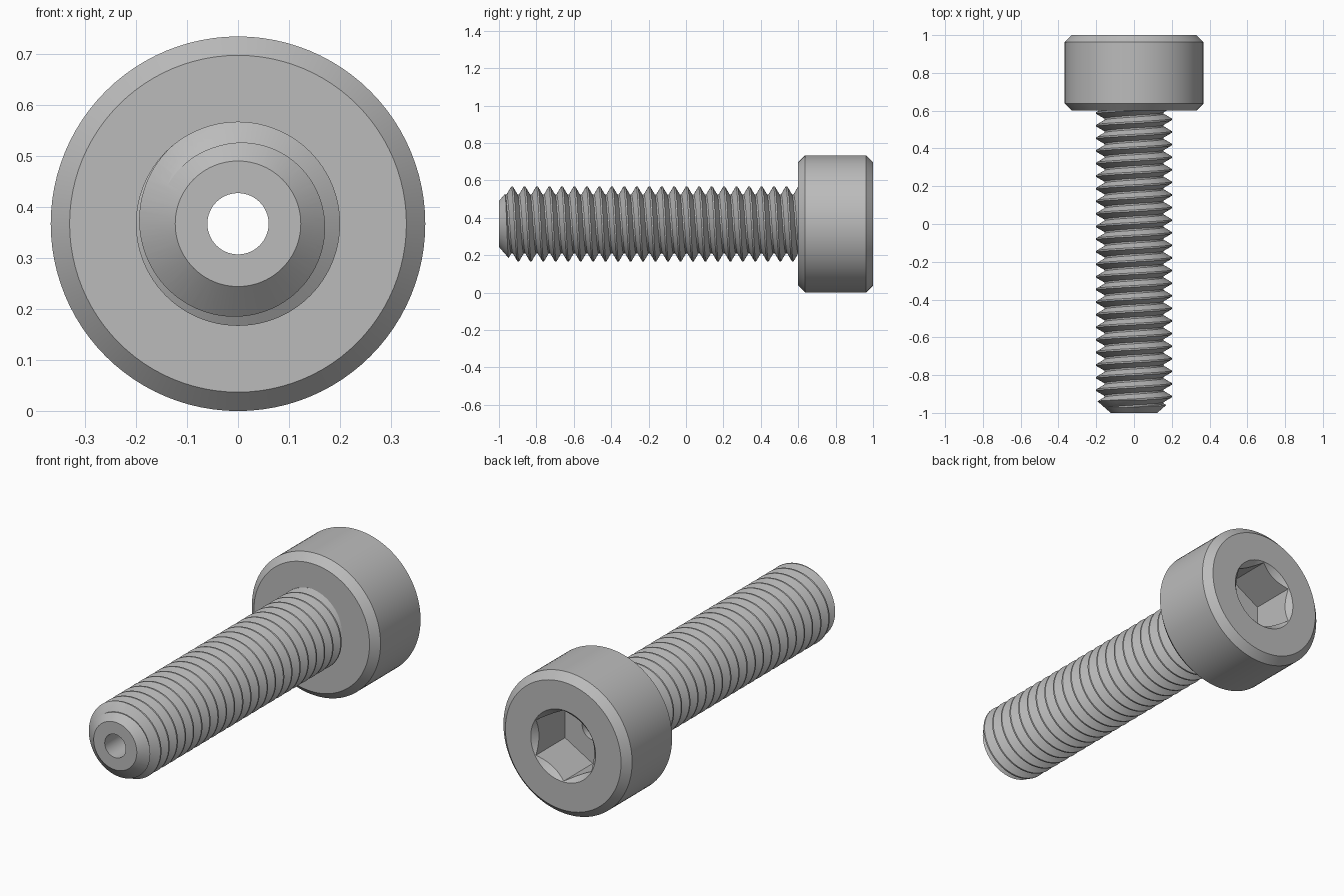
import bpy, bmesh, math

cube = bpy.data.objects.get("Cube")
if cube:
    bpy.data.objects.remove(cube, do_unlink=True)

AXIS_Z = 0.367      # height of the bolt axis
BORE = 0.06
PITCH = 0.0667
MAJOR, MINOR = 0.2, 0.157
CREST_Y = -0.93     # a crest position along the top of the shaft
SIDES = 96

steel = bpy.data.materials.new("grey_steel")
steel.use_nodes = True
colour = (0.5, 0.5, 0.5, 1)
steel.diffuse_color = colour
steel.node_tree.nodes["Principled BSDF"].inputs["Base Color"].default_value = colour


def point(r, y, a):
    return (r * math.sin(a), y, AXIS_Z + r * math.cos(a))


def finish(name, bm):
    bmesh.ops.remove_doubles(bm, verts=bm.verts, dist=1e-6)
    bmesh.ops.recalc_face_normals(bm, faces=bm.faces)
    mesh = bpy.data.meshes.new(name)
    bm.to_mesh(mesh)
    bm.free()
    mesh.materials.append(steel)
    obj = bpy.data.objects.new(name, mesh)
    bpy.context.collection.objects.link(obj)
    return obj


def lathe(name, profile, sides=SIDES):
    """Revolve a closed (radius, y) profile around the bolt axis."""
    bm = bmesh.new()
    rings = [[bm.verts.new(point(r, y, math.tau * i / sides)) for r, y in profile]
             for i in range(sides)]
    n = len(profile)
    for i in range(sides):
        a, b = rings[i], rings[(i + 1) % sides]
        for k in range(n):
            m = (k + 1) % n
            if profile[k][0] == 0 and profile[m][0] == 0:
                continue
            corners = [a[k], a[m]]
            if profile[m][0] > 0:
                corners.append(b[m])
            if profile[k][0] > 0:
                corners.append(b[k])
            bm.faces.new(corners)
    return finish(name, bm)


def combine(obj, cutter, operation):
    mod = obj.modifiers.new("cut", "BOOLEAN")
    mod.operation, mod.object, mod.solver = operation, cutter, "EXACT"
    bpy.context.view_layer.update()
    deps = bpy.context.evaluated_depsgraph_get()
    mesh = bpy.data.meshes.new_from_object(obj.evaluated_get(deps))
    obj.modifiers.clear()
    obj.data = mesh
    bpy.data.objects.remove(cutter, do_unlink=True)


def threaded_rod(name, first_turn, turns):
    """Solid right-handed helix with flat crests and roots."""
    steps = [(-1 / 16, MAJOR), (1 / 16, MAJOR), (7 / 16, MINOR), (9 / 16, MINOR)]
    n = len(steps)
    rows = n * turns
    bm = bmesh.new()
    cols = []
    for i in range(SIDES):
        col = []
        for k in range(rows + n + 1):
            offset, r = steps[k % n]
            y = CREST_Y + PITCH * (first_turn + k // n + offset + i / SIDES)
            col.append(bm.verts.new(point(r, y, math.tau * i / SIDES)))
        cols.append(col)

    def vert(i, k):     # one full turn moves on by one pitch
        return cols[i][k] if i < SIDES else cols[0][k + n]

    for i in range(SIDES):
        for k in range(rows):
            bm.faces.new([vert(i, k), vert(i + 1, k), vert(i + 1, k + 1), vert(i, k + 1)])
    # Fan caps, closing the step left by the helix
    for k0, shift in ((0, -0.15), (rows, 0.15)):
        loop = [vert(i, k0) for i in range(SIDES)] + [cols[0][k0 + j] for j in range(n, 0, -1)]
        y = cols[0][k0].co.y + shift
        centre = bm.verts.new((0, y, AXIS_Z))
        for j, v in enumerate(loop):
            bm.faces.new([v, loop[(j + 1) % len(loop)], centre])
    for v in [v for v in bm.verts if not v.link_faces]:
        bm.verts.remove(v)
    return finish(name, bm)


# Threaded shaft, trimmed to a chamfered tip and a through bore
shaft = threaded_rod("threaded_shaft", -4, 30)
envelope = lathe("shaft_envelope", [(BORE, -1), (0.123, -1), (0.238, -0.9),
                                    (0.238, 0.6), (BORE, 0.6)])
combine(shaft, envelope, "INTERSECT")

# Cylindrical head with chamfered rims
head = lathe("head", [(BORE, 0.6), (0.33, 0.6), (0.367, 0.637),
                      (0.367, 0.963), (0.33, 1), (BORE, 1)])

# Hexagonal socket and its conical lead-in
socket = lathe("socket_cutter", [(0, 0.76), (0.182, 0.76), (0.182, 1.1), (0, 1.1)], 6)
combine(head, socket, "DIFFERENCE")
lead_in = lathe("lead_in_cutter", [(0, 0.94), (0.125, 0.94), (0.205, 1.02), (0, 1.02)])
combine(head, lead_in, "DIFFERENCE")

# Smooth round surfaces, crisp edges
bpy.ops.object.select_all(action="DESELECT")
for obj in (shaft, head):
    obj.select_set(True)
    bpy.context.view_layer.objects.active = obj
bpy.ops.object.shade_smooth_by_angle(angle=math.radians(30))
